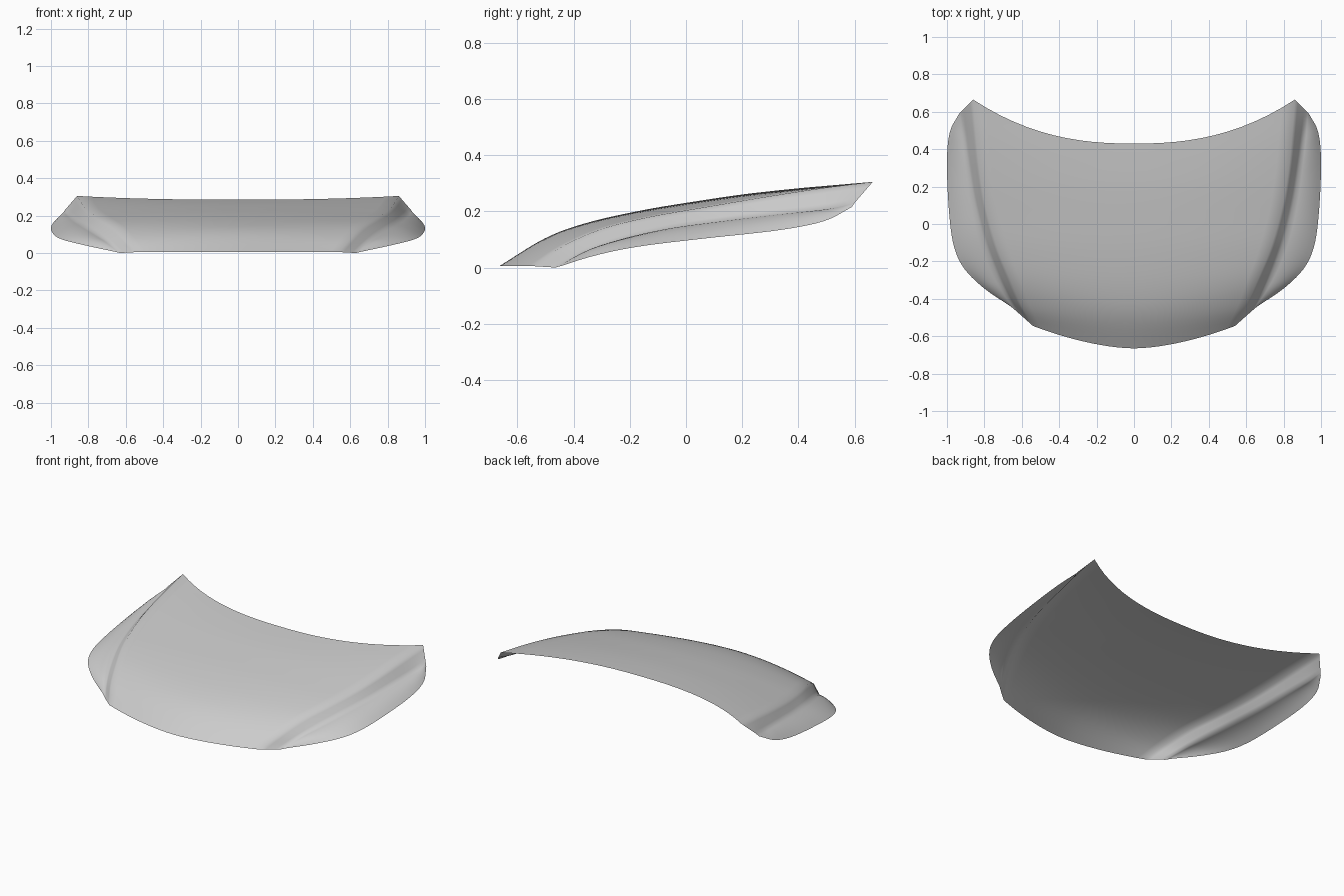
import bpy, bmesh
from mathutils import Vector

if "Cube" in bpy.data.objects:
    bpy.data.objects.remove(bpy.data.objects["Cube"])

# Lengthwise guide curves of the right half, front to rear
CENTRE = [(0, -.665, .01), (0, -.5, .11), (0, -.35, .165), (0, -.15, .21),
          (0, .05, .243), (0, .2, .265), (0, .33, .28), (0, .43, .29)]
RIDGE = [(.54, -.545, .01), (.60, -.44, .08), (.66, -.30, .142), (.73, -.13, .185),
         (.79, .08, .222), (.825, .28, .256), (.845, .48, .287), (.86, .665, .31)]
VALLEY = [(.63, -.465, .005), (.69, -.36, .06), (.75, -.23, .105), (.81, -.06, .145),
          (.855, .13, .172), (.885, .32, .195), (.91, .49, .212), (.925, .60, .235)]
EDGE = [(.66, -.44, .012), (.80, -.345, .042), (.91, -.235, .068), (.965, -.11, .088),
        (.99, .08, .11), (1.0, .33, .138), (.985, .49, .17), (.935, .59, .22)]


def sample(points, t):
    """Smooth (Catmull-Rom) point on a guide curve, t from 0 to 1."""
    p = [Vector(q) for q in points]
    p = [2 * p[0] - p[1]] + p + [2 * p[-1] - p[-2]]
    f = t * (len(points) - 1)
    i = min(int(f), len(points) - 2)
    f -= i
    a, b, c, d = p[i:i + 4]
    return .5 * (2 * b + (c - a) * f + (2 * a - 5 * b + 4 * c - d) * f**2
                 + (3 * b - a - 3 * c + d) * f**3)


def section(t):
    """Cross-section from the centre line out to the side edge."""
    c, r, v, e = (sample(g, t) for g in (CENTRE, RIDGE, VALLEY, EDGE))
    row = []
    power = 1.7 + .7 * t
    for i in range(13):                       # crowned main panel
        s = i / 12
        k = s ** power
        row.append(Vector((r.x * s, c.y + (r.y - c.y) * k, c.z + (r.z - c.z) * k)))
    for i in range(1, 5):                     # steep shoulder
        row.append(r.lerp(v, i / 4))
    for i in range(1, 7):                     # rounded side flange
        s = i / 6
        bulge = .05 * s * (1 - s) * min(1, 6 * t, 6 * (1 - t))
        row.append(v.lerp(e, s) + Vector((0, 0, bulge)))
    return row


# Bonnet panel: lofted half, mirrored
bm = bmesh.new()
ROWS = 36
grid = [[bm.verts.new(p) for p in section(j / ROWS)] for j in range(ROWS + 1)]
for lo, hi in zip(grid, grid[1:]):
    for i in range(len(lo) - 1):
        bm.faces.new((lo[i], lo[i + 1], hi[i + 1], hi[i]))
mesh = bpy.data.meshes.new("bonnet_panel")
bm.to_mesh(mesh)
bm.free()
panel = bpy.data.objects.new("bonnet_panel", mesh)
bpy.context.collection.objects.link(panel)
mirror = panel.modifiers.new("mirror", 'MIRROR')
mirror.use_clip = True
for poly in mesh.polygons:
    poly.use_smooth = True
# Rest the lowest point on the ground
low = min(v.co.z for v in mesh.vertices)
for v in mesh.vertices:
    v.co.z -= low
